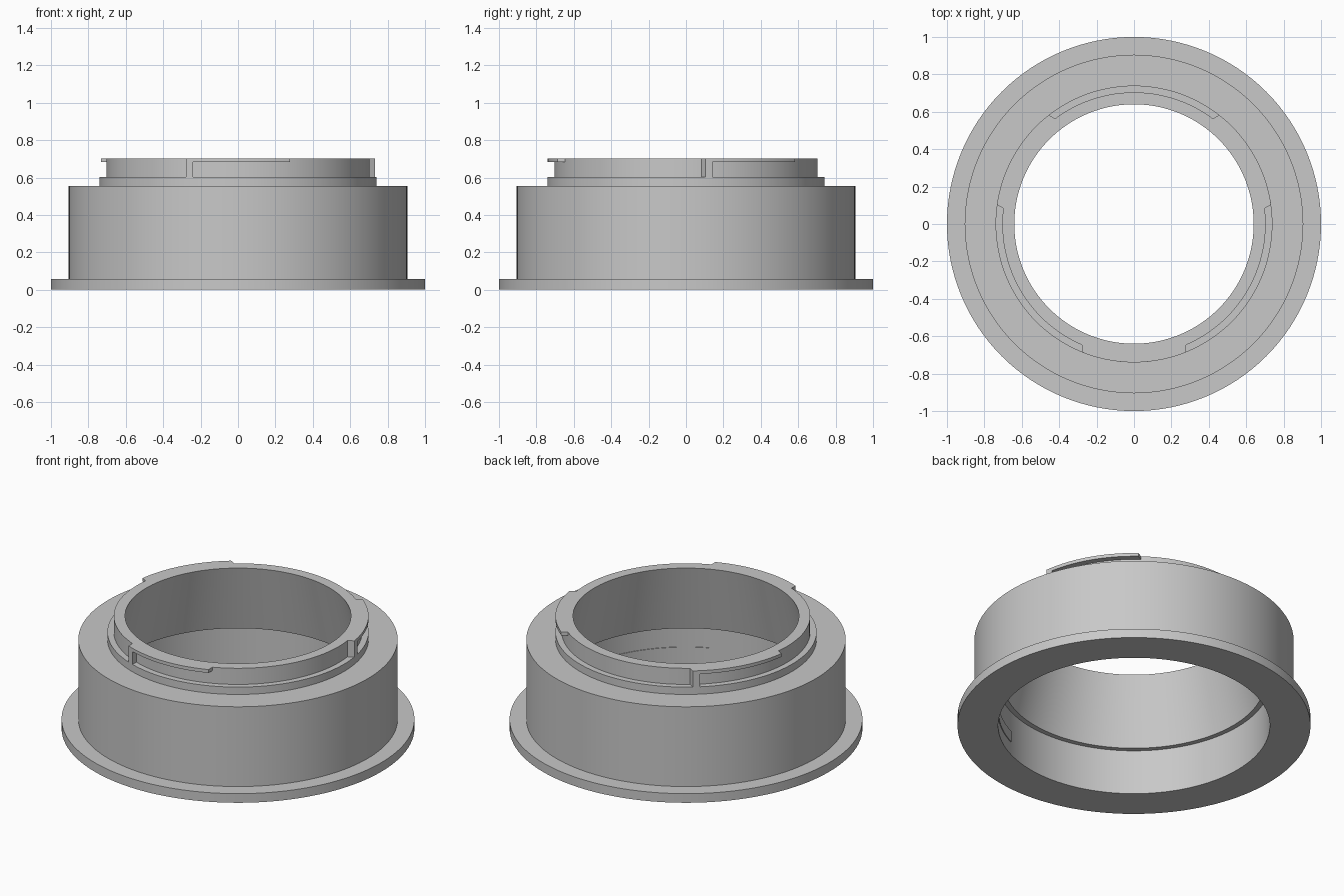
import bpy, bmesh
from math import sin, cos, pi, sqrt, radians

SEGMENTS = 128

cube = bpy.data.objects.get("Cube")
if cube:
    bpy.data.objects.remove(cube, do_unlink=True)

grey = bpy.data.materials.new("satin grey")
grey.use_nodes = True
grey.diffuse_color = (0.58, 0.58, 0.58, 1)
grey.node_tree.nodes["Principled BSDF"].inputs["Base Color"].default_value = (0.58, 0.58, 0.58, 1)


def add_object(name, bm):
    bmesh.ops.recalc_face_normals(bm, faces=bm.faces)
    mesh = bpy.data.meshes.new(name)
    bm.to_mesh(mesh)
    bm.free()
    mesh.materials.append(grey)
    obj = bpy.data.objects.new(name, mesh)
    bpy.context.collection.objects.link(obj)
    bpy.ops.object.select_all(action='DESELECT')
    obj.select_set(True)
    bpy.context.view_layer.objects.active = obj
    bpy.ops.object.shade_smooth_by_angle(angle=radians(25))
    return obj


def lathe(name, profile):
    """Revolve a closed (radius, z) profile around the z axis."""
    bm = bmesh.new()
    rings = []
    for i in range(SEGMENTS):
        a = 2 * pi * i / SEGMENTS
        rings.append([bm.verts.new((r * cos(a), r * sin(a), z)) for r, z in profile])
    n = len(profile)
    for i, ring in enumerate(rings):
        after = rings[(i + 1) % SEGMENTS]
        for j in range(n):
            k = (j + 1) % n
            bm.faces.new((ring[j], after[j], after[k], ring[k]))
    return add_object(name, bm)


def arc_block(name, heading, u0, u1, r_in, r_out, z0, z1, steps=20):
    """Curved block with parallel ends, facing outward along a heading."""
    a = radians(heading)
    bm = bmesh.new()
    sections = []
    for i in range(steps + 1):
        u = u0 + (u1 - u0) * i / steps
        section = []
        for r, z in ((r_in, z0), (r_out, z0), (r_out, z1), (r_in, z1)):
            d = sqrt(r * r - u * u)
            section.append(bm.verts.new((d * cos(a) - u * sin(a), d * sin(a) + u * cos(a), z)))
        sections.append(section)
    for s, t in zip(sections, sections[1:]):
        for j in range(4):
            k = (j + 1) % 4
            bm.faces.new((s[j], t[j], t[k], s[k]))
    bm.faces.new(sections[0])
    bm.faces.new(sections[-1])
    return add_object(name, bm)


# Body: base flange, barrel, stepped collar, neck and tapered bore
lathe("adapter_body", [
    (1.0, 0), (1.0, 0.057), (0.905, 0.057), (0.905, 0.556),
    (0.74, 0.556), (0.74, 0.602), (0.704, 0.602), (0.704, 0.703),
    (0.64, 0.703), (0.74, 0.28), (0.77, 0.28), (0.77, 0),
])

# Three bayonet lugs, each with a stop at one end
for side, heading in (("front", -90), ("left", 30), ("right", 150)):
    arc_block(side + "_lug", heading, -0.277, 0.277, 0.68, 0.74, 0.682, 0.703)
    arc_block(side + "_lug_stop", heading, -0.277, -0.24, 0.68, 0.74, 0.6, 0.684, 3)

# Shallow pad on the inside of the base
arc_block("inner_pad", -45, -0.26, 0.26, 0.766, 0.775, 0.08, 0.15)
